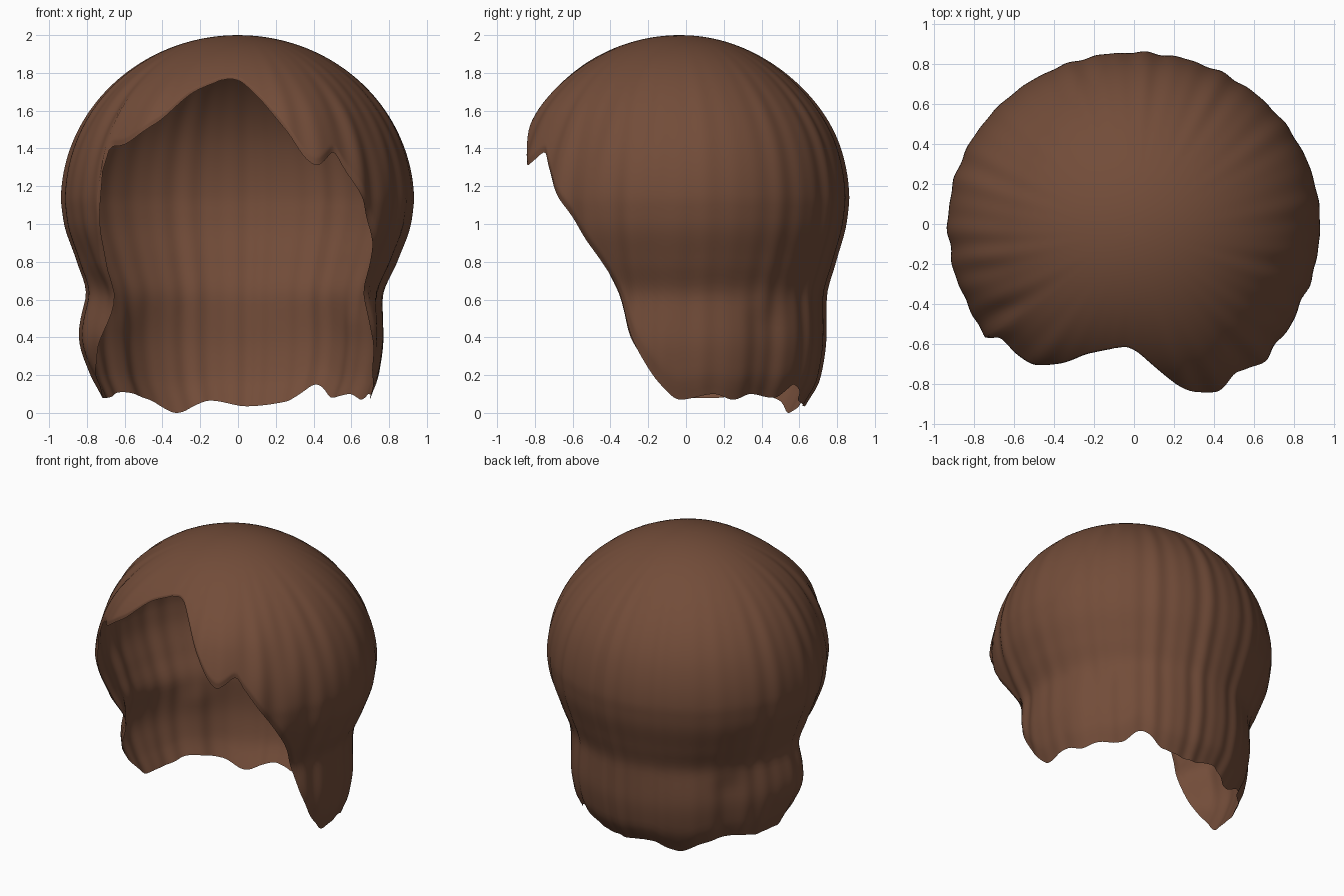
import bpy, bmesh, math

if "Cube" in bpy.data.objects:
    bpy.data.objects.remove(bpy.data.objects["Cube"])

COLS, ROWS = 288, 72


def curve(pts):
    """Monotone smooth interpolation through (x, y) pairs."""
    n = len(pts)
    d = [(pts[i+1][1]-pts[i][1])/(pts[i+1][0]-pts[i][0]) for i in range(n-1)]
    m = [0.0]*n
    for i in range(1, n-1):
        if d[i-1]*d[i] > 0:
            m[i] = 2*d[i-1]*d[i]/(d[i-1]+d[i])
    m[0], m[-1] = d[0], d[-1]

    def f(x):
        x = min(max(x, pts[0][0]), pts[-1][0])
        i = 0
        while i < n-2 and x > pts[i+1][0]:
            i += 1
        h = pts[i+1][0]-pts[i][0]
        t = (x-pts[i][0])/h
        return ((2*t**3-3*t*t+1)*pts[i][1] + (t**3-2*t*t+t)*h*m[i]
                + (3*t*t-2*t**3)*pts[i+1][1] + (t**3-t*t)*h*m[i+1])
    return f


# Height of the hair's lower edge around the head (degrees from the front, towards +x)
edge = curve([(-9, 1.76), (-4, 1.768), (0, 1.76), (8, 1.68), (17, 1.5), (23.5, 1.34),
              (26.5, 1.31), (29.5, 1.335), (34, 1.38), (37.5, 1.3), (43, 1.17), (50, 1.0),
              (57.5, .8), (63, .6), (68, .4), (78, .17), (87.5, .07), (102, .1), (111, .07),
              (120, .1), (133, .08), (144, .15), (157, .06), (176, .035), (193, .065),
              (211, 0), (224, .07), (242, .11), (256, .08), (271, .08), (281, .2), (292, .4),
              (297, .57), (301, .75), (305, .95), (307.5, 1.1), (309, 1.35), (310.5, 1.41),
              (315, 1.415), (328, 1.53), (340, 1.7), (351, 1.76)])
# Half width and back depth below the widest level
side = curve([(0, .69), (.2, .745), (.4, .77), (.6, .765), (.8, .842), (1.0, .915), (1.12, .932)])
back = curve([(0, .62), (.2, .71), (.4, .738), (.6, .74), (.8, .79), (1.0, .845), (1.12, .86)])


def bump(x, c, w):
    return math.exp(-((x-c)/w)**2)


def smooth(x):
    x = min(max(x, 0), 1)
    return x*x*(3-2*x)


def point(deg, s):
    """Point on the hair: s runs from the crown (0) to the lower edge (1)."""
    z = 2-(2-edge(deg))*s**1.6
    p = math.radians(deg)
    sx, cy = math.sin(p), -math.cos(p)
    dome = math.sqrt(max(0, 1-((z-1.12)/.88)**2)) if z > 1.12 else 1
    a, b = side(z)*dome, back(z)*dome
    if cy < 0:
        b = a*.965                      # front is nearly round
    n = 2.0+.12*smooth((.7-z)/.3)
    r = (abs(sx/a)**n+abs(cy/b)**n)**(-1/n) if a > 1e-6 else 0
    d = deg-360 if deg > 180 else deg
    down = smooth((2-z)/.45)
    neck = smooth((.65-z)/.2)
    # swept fringe on both sides of the parting
    r += .06*bump(d, 23, 17)*down + .018*bump(d, 45, 12)*down
    r += .042*bump(d, -37, 15)*down
    # flared left lock with its pinched front, and folds at the neck corners
    r += .07*bump(d, -86, 18)*bump(z, .42, .25)
    r -= .035*bump(d, -62, 10)*bump(z, .55, .15)
    r -= .03*neck*bump(abs(d), 124, 8)
    # strand ripples
    amp = .3+.7*abs(math.sin(p*1.5+.4))
    r += down*amp*(.004*math.sin(p*27)+.003*math.sin(p*41+1.3))
    r += .005*down*bump(abs(d), 55, 30)*math.sin(p*22+5*(2-z))
    r -= .012*smooth((s-.96)/.04)       # edge rolls under
    return r*sx, r*cy-.03*smooth((z-1.4)/.6), z


# Hair shell
bm = bmesh.new()
crown = bm.verts.new((0, -.03, 2))
rings = [[bm.verts.new(point(360*c/COLS-9, r/ROWS)) for c in range(COLS)]
         for r in range(1, ROWS+1)]
for c in range(COLS):
    k = (c+1) % COLS
    bm.faces.new((crown, rings[0][c], rings[0][k]))
    for u, v in zip(rings, rings[1:]):
        bm.faces.new((u[c], v[c], v[k], u[k]))
bmesh.ops.recalc_face_normals(bm, faces=bm.faces)
mesh = bpy.data.meshes.new("hair")
bm.to_mesh(mesh)
bm.free()
hair = bpy.data.objects.new("hair", mesh)
bpy.context.collection.objects.link(hair)

brown = bpy.data.materials.new("brown hair")
brown.diffuse_color = (.17, .073, .041, 1)
brown.use_nodes = True
brown.node_tree.nodes["Principled BSDF"].inputs["Base Color"].default_value = brown.diffuse_color
mesh.materials.append(brown)
for f in mesh.polygons:
    f.use_smooth = True
